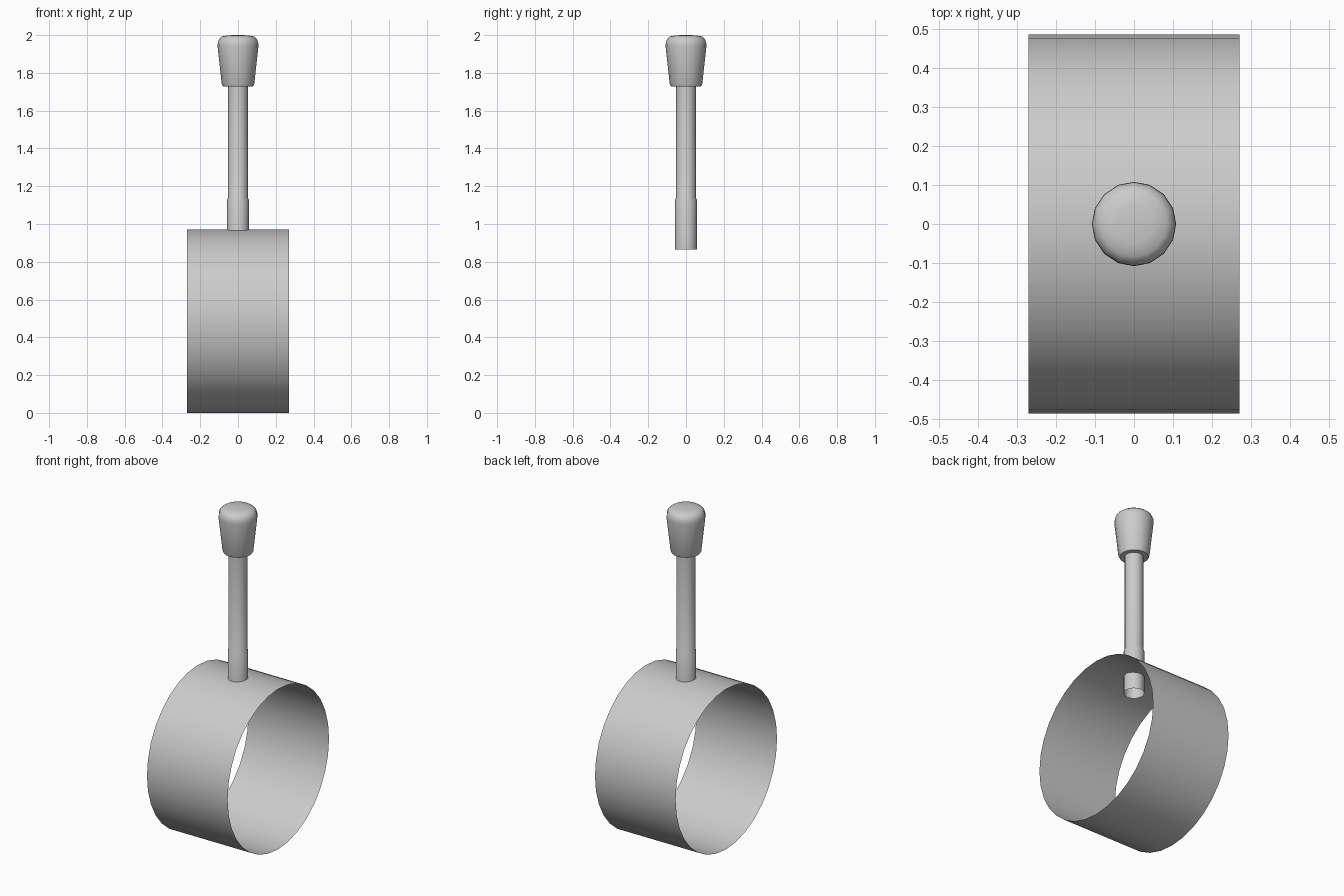
import bpy, bmesh
from math import sin, cos, tau, radians

if "Cube" in bpy.data.objects:
    bpy.data.objects.remove(bpy.data.objects["Cube"])


def lathe(name, profile, sides, angle=40):
    """Revolve (radius, z) points about z; radius 0 closes the end."""
    bm = bmesh.new()
    rings = []
    for r, z in profile:
        if r == 0:
            rings.append([bm.verts.new((0, 0, z))] * sides)
        else:
            rings.append([bm.verts.new((r * cos(tau * i / sides), r * sin(tau * i / sides), z))
                          for i in range(sides)])
    for a, b in zip(rings, rings[1:]):
        for i in range(sides):
            j = (i + 1) % sides
            bm.faces.new(list(dict.fromkeys((a[i], a[j], b[j], b[i]))))
    mesh = bpy.data.meshes.new(name)
    bm.to_mesh(mesh)
    bm.free()
    obj = bpy.data.objects.new(name, mesh)
    bpy.context.collection.objects.link(obj)
    bpy.context.view_layer.objects.active = obj
    obj.select_set(True)
    bpy.ops.object.shade_smooth_by_angle(angle=radians(angle))
    obj.select_set(False)
    return obj


# Thin open band lying along x
band = lathe("band", [(0.485, -0.27), (0.485, 0.27)], 32)
band.rotation_euler = (0, radians(90), 0)
band.location.z = 0.485

# Hollow stem with a slightly wider sleeve that pokes through the band
lathe("stem", [(0.057, 0.865), (0.057, 1.13), (0.052, 1.14), (0.052, 1.735)], 16)

# Tapered knob with a rounded top
lathe("knob", [(0.05, 1.728), (0.08, 1.728), (0.086, 1.74), (0.108, 1.94), (0.107, 1.96),
               (0.1, 1.98), (0.084, 1.993), (0.05, 1.999), (0, 2.0)], 16, 50)
